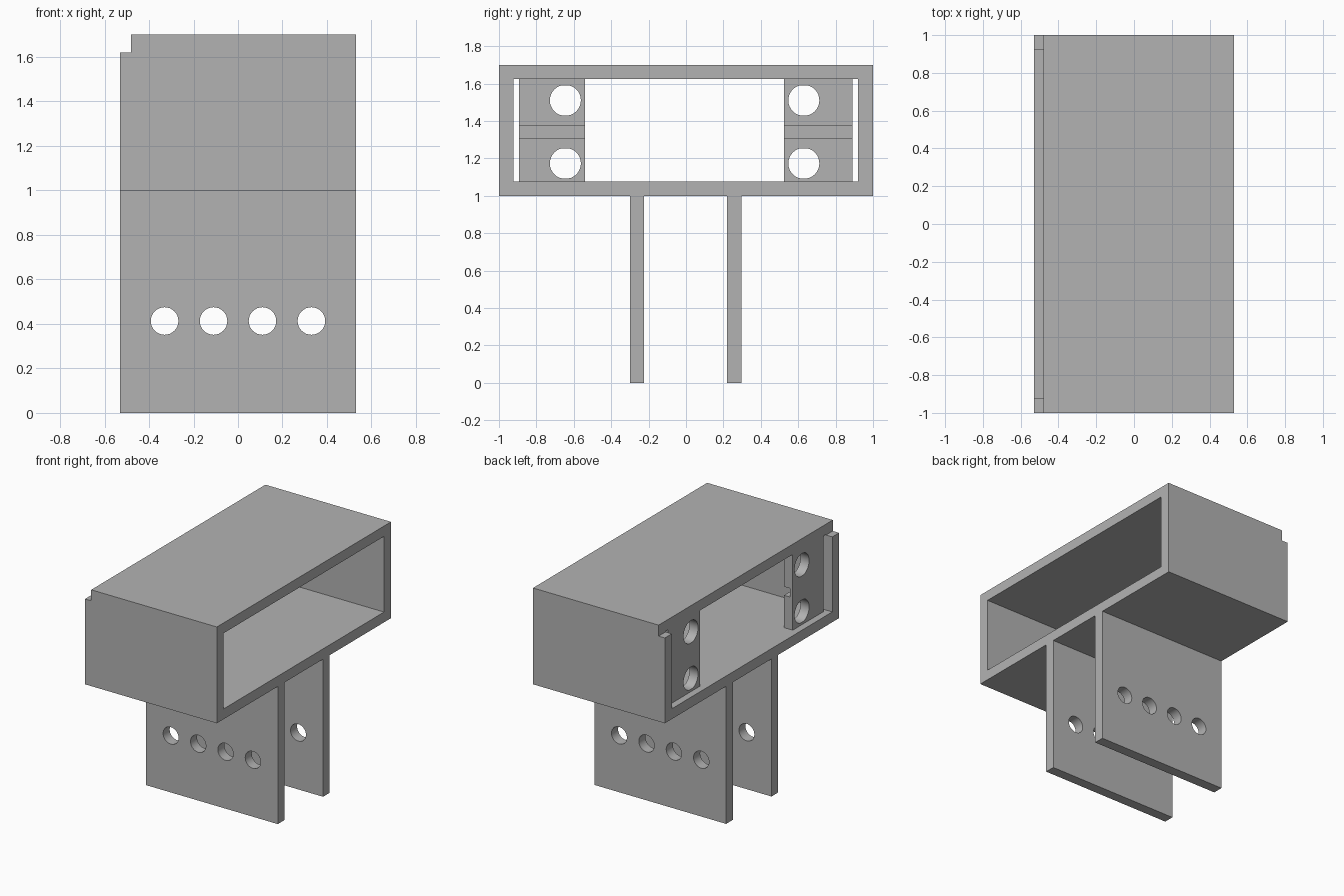
import bpy, bmesh, math
from mathutils import Matrix, Vector

if "Cube" in bpy.data.objects:
    bpy.data.objects.remove(bpy.data.objects["Cube"])

grey = bpy.data.materials.new("plain grey")
grey.diffuse_color = (0.45, 0.45, 0.45, 1)
grey.use_nodes = True
grey.node_tree.nodes["Principled BSDF"].inputs["Base Color"].default_value = grey.diffuse_color


def finish(bm, name):
    bmesh.ops.recalc_face_normals(bm, faces=bm.faces)
    mesh = bpy.data.meshes.new(name)
    bm.to_mesh(mesh)
    bm.free()
    mesh.materials.append(grey)
    obj = bpy.data.objects.new(name, mesh)
    bpy.context.collection.objects.link(obj)
    return obj


def box(name, x0, x1, y0, y1, z0, z1):
    bm = bmesh.new()
    mid = Vector(((x0 + x1) / 2, (y0 + y1) / 2, (z0 + z1) / 2))
    size = Matrix.Diagonal((x1 - x0, y1 - y0, z1 - z0, 1))
    bmesh.ops.create_cube(bm, size=1, matrix=Matrix.Translation(mid) @ size)
    return finish(bm, name)


def drill(name, centre, radius, length, axis, flat=1.0):
    """Round cutter along an axis; flat < 1 trims its top and bottom."""
    bm = bmesh.new()
    bmesh.ops.create_cone(bm, cap_ends=True, segments=32, radius1=radius,
                          radius2=radius, depth=length)
    rot = Matrix.Rotation(math.pi / 2, 4, "Y" if axis == "x" else "X")
    bmesh.ops.transform(bm, matrix=rot, verts=bm.verts)
    for v in bm.verts:
        v.co.z = max(-radius * flat, min(radius * flat, v.co.z))
        v.co += Vector(centre)
    return finish(bm, name)


def cut(obj, cutters):
    for c in cutters:
        mod = obj.modifiers.new("cut", "BOOLEAN")
        mod.operation = "DIFFERENCE"
        mod.solver = "EXACT"
        mod.object = c
    bpy.context.view_layer.update()
    graph = bpy.context.evaluated_depsgraph_get()
    mesh = bpy.data.meshes.new_from_object(obj.evaluated_get(graph))
    obj.modifiers.clear()
    obj.data = mesh
    for c in cutters:
        bpy.data.objects.remove(c)
    bpy.ops.object.select_all(action="DESELECT")
    obj.select_set(True)
    bpy.context.view_layer.objects.active = obj
    bpy.ops.object.shade_smooth_by_angle(angle=math.radians(30))


X = 0.53            # half depth of the sleeve
LIP = -0.48         # where the roof stops short of the side walls

# Rectangular sleeve: open at both ends, roof notched back on the left end
sleeve = box("sleeve", -X, X, -1, 1, 1.0, 1.7)
cut(sleeve, [box("opening", -1, 1, -0.923, 0.92, 1.075, 1.625),
             box("roof_notch", -1, LIP, -1.2, 1.2, 1.62, 2)])

# Mounting plates at the left end, each with two holes and an inner groove
for side, y0, y1, hole_y in (("front", -0.893, -0.54, -0.645),
                             ("back", 0.525, 0.89, 0.63)):
    plate = box(side + "_mounting_plate", LIP, LIP + 0.07, y0, y1, 1.075, 1.625)
    cutters = [drill("hole", (LIP, hole_y, z), 0.083, 0.5, "x", 0.97)
               for z in (1.173, 1.51)]
    cutters.append(box("groove", LIP + 0.02, 0, y0 - 0.1, y1 + 0.1, 1.31, 1.373))
    cut(plate, cutters)

# Two hanging legs with a row of four holes
for side, y0, y1 in (("front", -0.3, -0.225), ("back", 0.22, 0.296)):
    leg = box(side + "_leg", -X, X, y0, y1, 0, 1.0)
    cut(leg, [drill("hole", (x, (y0 + y1) / 2, 0.413), 0.062, 0.3, "y")
              for x in (-0.33, -0.11, 0.11, 0.33)])
